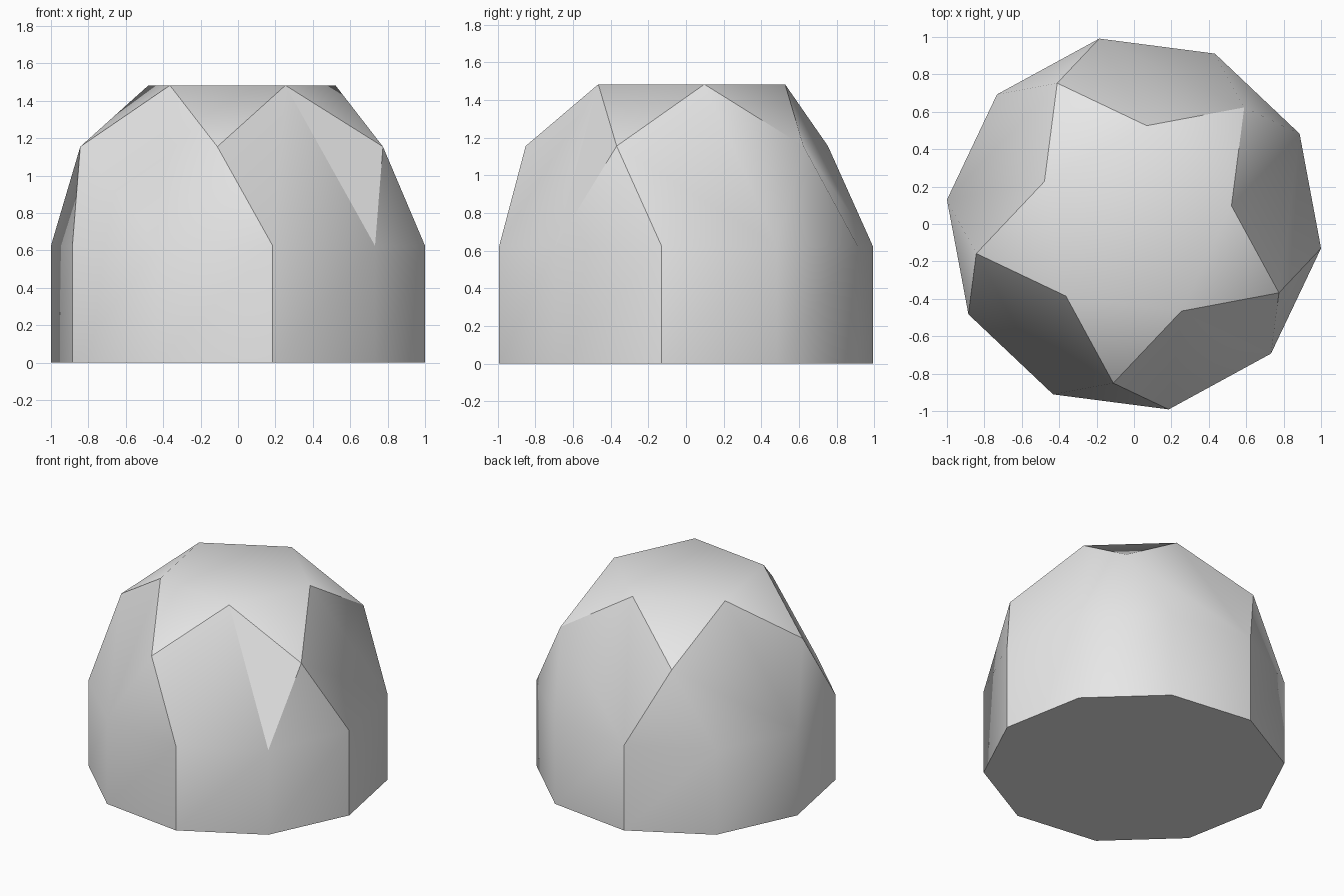
import bpy, bmesh
from math import radians, sin, cos

cube = bpy.data.objects.get("Cube")
if cube:
    bpy.data.objects.remove(cube, do_unlink=True)

RADIUS = 1.0084
WALL_HEIGHT = 0.625
TURN = 10.6          # rotation of the whole dome, in degrees

grey = bpy.data.materials.new("plain grey")
grey.use_nodes = True
colour = (0.8, 0.8, 0.8, 1)
grey.diffuse_color = colour
grey.node_tree.nodes["Principled BSDF"].inputs["Base Color"].default_value = colour

bm = bmesh.new()


def ring(count, radius, z, start):
    """Regular ring of vertices."""
    angles = [radians(TURN + start + i * 360 / count) for i in range(count)]
    return [bm.verts.new((radius * cos(t), radius * sin(t), z)) for t in angles]


# Half an icosidodecahedron on a ten-sided wall
base = ring(10, RADIUS, 0, 18)
rim = ring(10, RADIUS, WALL_HEIGHT, 18)
tips = ring(5, RADIUS * 0.8507, WALL_HEIGHT + RADIUS * 0.5257, 36)
crown = ring(5, RADIUS * 0.5257, WALL_HEIGHT + RADIUS * 0.8507, 0)

# Floor and walls
floor = bm.faces.new(base[::-1])
for i in range(10):
    j = (i + 1) % 10
    bm.faces.new((base[i], base[j], rim[j], rim[i]))

# Star-shaped cap: flat pentagon and five points
cap = [bm.faces.new(crown)]
flat_facets = [floor]
for k in range(5):
    cap.append(bm.faces.new((crown[k], tips[k], crown[(k + 1) % 5])))
    # Triangle between the large facets
    bm.faces.new((rim[2 * k], rim[2 * k + 1], tips[k]))
    # Large five-sided facets, one of them with a flat corner
    low_a, low_b = rim[2 * k - 1], rim[2 * k]
    if k == 4:
        bm.faces.new((low_a, low_b, crown[k], tips[k - 1]))
        flat_facets.append(bm.faces.new((low_b, tips[k], crown[k])))
    else:
        bm.faces.new((low_a, low_b, tips[k], crown[k], tips[k - 1]))

bmesh.ops.recalc_face_normals(bm, faces=bm.faces)
for face in bm.faces:
    face.smooth = face not in flat_facets

# Sharp creases: cap outline, floor outline and four wall corners
for edge in bm.edges:
    in_cap = [f in cap for f in edge.link_faces]
    edge.smooth = not (any(in_cap) and not all(in_cap)) and floor not in edge.link_faces
for i in (2, 5, 7, 9):
    bm.edges.get((base[i], rim[i])).smooth = False
    bm.edges.get((rim[i], tips[i // 2])).smooth = False

mesh = bpy.data.meshes.new("dome")
bm.to_mesh(mesh)
bm.free()
mesh.materials.append(grey)
dome = bpy.data.objects.new("dome", mesh)
bpy.context.collection.objects.link(dome)
